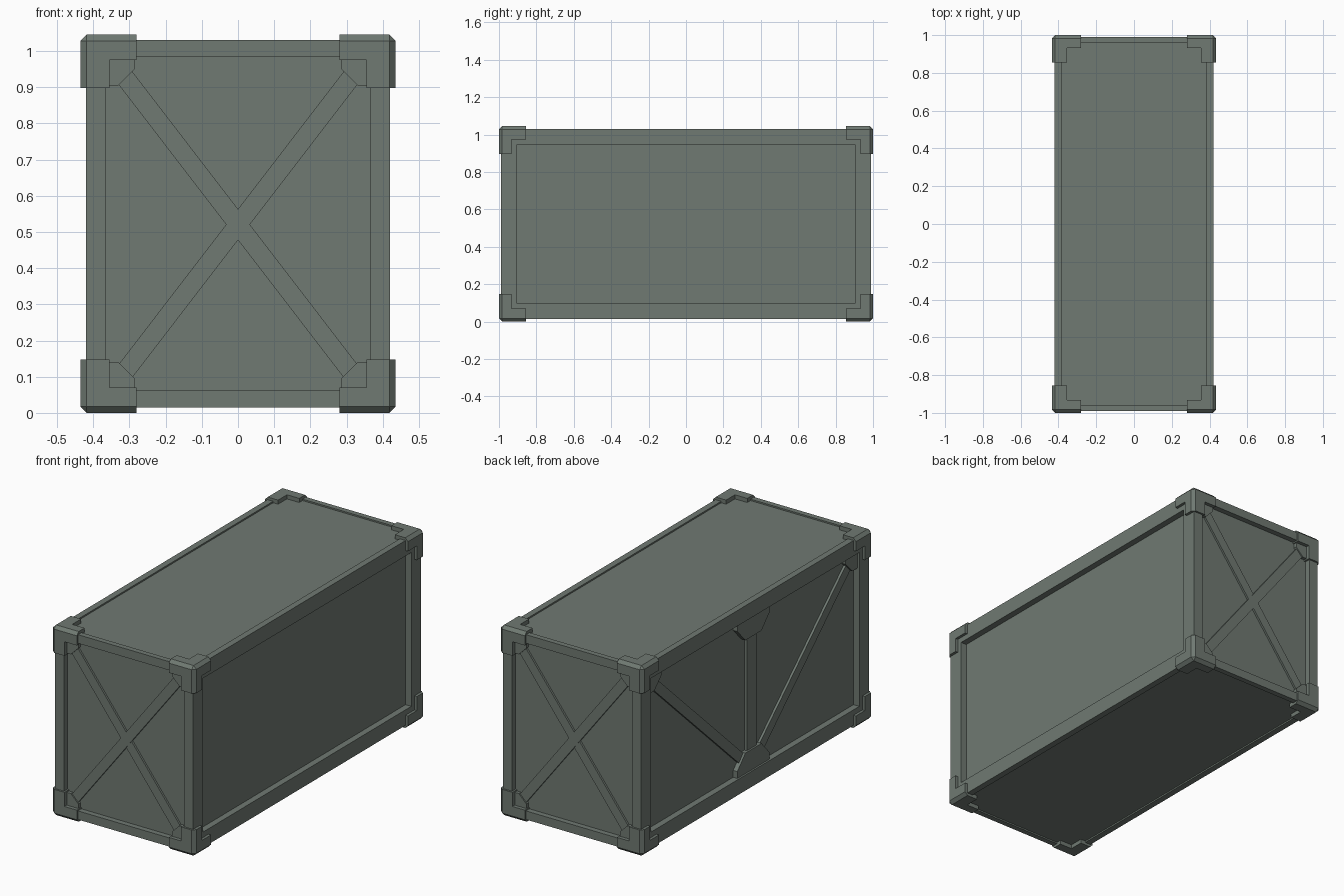
import bpy, bmesh
from mathutils import Vector

if "Cube" in bpy.data.objects:
    bpy.data.objects.remove(bpy.data.objects["Cube"])

CZ = 0.5225                      # mid height; parts are modelled around it
HX, HY, HZ = 0.435, 1.0, 0.5225  # outer half sizes (corner caps)
BX, BY, BZ = 0.42, 0.99, 0.508   # frame half sizes

paint = bpy.data.materials.new("grey_green_paint")
paint.diffuse_color = (0.16, 0.192, 0.168, 1)
paint.use_nodes = True
paint.node_tree.nodes["Principled BSDF"].inputs["Base Color"].default_value = paint.diffuse_color


def finish(name, bm, mirror=None):
    bmesh.ops.recalc_face_normals(bm, faces=bm.faces[:])
    me = bpy.data.meshes.new(name)
    bm.to_mesh(me)
    bm.free()
    me.materials.append(paint)
    ob = bpy.data.objects.new(name, me)
    ob.location = (0, 0, CZ)
    bpy.context.collection.objects.link(ob)
    if mirror:
        m = ob.modifiers.new("mirror", 'MIRROR')
        m.use_axis = mirror
        m.use_mirror_merge = False
    return ob


def box_bm(lo, hi):
    bm = bmesh.new()
    bmesh.ops.create_cube(bm, size=1)
    lo, hi = Vector(lo), Vector(hi)
    for v in bm.verts:
        v.co = Vector([lo[i] if v.co[i] < 0 else hi[i] for i in range(3)])
    return bm


def plate(name, pts, place, d0, d1):
    """Extrude a flat outline between two depths; place maps (u, v, depth) to xyz."""
    bm = bmesh.new()
    a = [bm.verts.new(place(u, v, d0)) for u, v in pts]
    b = [bm.verts.new(place(u, v, d1)) for u, v in pts]
    bm.faces.new(a)
    bm.faces.new(b)
    n = len(pts)
    for i in range(n):
        j = (i + 1) % n
        bm.faces.new((a[i], a[j], b[j], b[i]))
    return finish(name, bm)


def strip(p, q, w):
    p, q = Vector(p), Vector(q)
    d = (q - p).normalized() * w / 2
    n = Vector((-d.y, d.x))
    return [tuple(c) for c in (p + n, q + n, q - n, p - n)]


# Inner box whose sides are the recessed panels
finish("panel_box", box_bm((-.385, -.96, -.5), (.385, .96, .5)))

# Frame: one beam per axis, mirrored to four
finish("corner_posts", box_bm((.365, .905, -BZ), (BX, BY, BZ)), (True, True, False))
finish("long_rails", box_bm((.385, -BY, .4225), (BX, BY, BZ)), (True, False, True))
finish("end_rails", box_bm((-BX, .96, .4605), (BX, BY, BZ)), (False, True, True))

# Corner cap: block with chamfered outer edges, notched to L arms on each face
bm = box_bm((.28, .855, .375), (HX, HY, HZ))
outer = [e for e in bm.edges if sum(
    all(v.co[i] > lim - 1e-4 for v in e.verts)
    for i, lim in enumerate((HX, HY, HZ))) == 2]
bmesh.ops.bevel(bm, geom=outer, offset=.017, segments=1, affect='EDGES')
cap = finish("corner_caps", bm)
inner = (.355, .932, .4525)
for axis in range(3):
    lo, hi = [0.1, 0.6, 0.1], list(inner)
    lo[axis], hi[axis] = 0.1, 1.3
    cutter = finish("notch_cutter", box_bm(lo, hi))
    cutter.hide_render = True
    mod = cap.modifiers.new("notch", 'BOOLEAN')
    mod.operation = 'DIFFERENCE'
    mod.solver = 'EXACT'
    mod.object = cutter
    bpy.context.view_layer.objects.active = cap
    bpy.ops.object.modifier_apply(modifier=mod.name)
    bpy.data.objects.remove(cutter)
mir = cap.modifiers.new("mirror", 'MIRROR')
mir.use_axis = (True, True, True)
mir.use_mirror_merge = False

# Crossed braces and corner gussets on both ends
for s, side in ((1, "front"), (-1, "back")):
    def end(u, v, d, s=s):
        return (s * u, -s * d, v)
    plate(side + "_brace_over", strip((-.335, -.438), (.335, .434), .052), end, .955, .973)
    plate(side + "_brace_under", strip((-.335, .434), (.335, -.438), .052), end, .955, .971)
    for i in (-1, 1):
        for k in (-1, 1):
            g = [(.37, .3825), (.33, .3825), (.285, .4275), (.285, .465), (.37, .465)]
            plate(side + "_gusset", [(i * u, k * v) for u, v in g], end, .955, .98)


# Left side truss: centre post, two diagonals and gussets
def left(u, v, d):
    return (-d, u, v)


plate("left_post", strip((0, -.43), (0, .43), .085), left, .38, .4)
for k in (-1, 1):
    g = [(.14, .43), (.14, .385), (.07, .31), (-.07, .31), (-.14, .385), (-.14, .43)]
    plate("left_middle_gusset", [(u, k * v) for u, v in g], left, .38, .41)
for i in (-1, 1):
    plate("left_diagonal", strip((i * .89, .405), (i * .05, -.37), .055), left, .38, .398)
    g = [(.91, .43), (.80, .43), (.80, .395), (.86, .335), (.91, .335)]
    plate("left_corner_gusset", [(i * u, v) for u, v in g], left, .38, .41)
